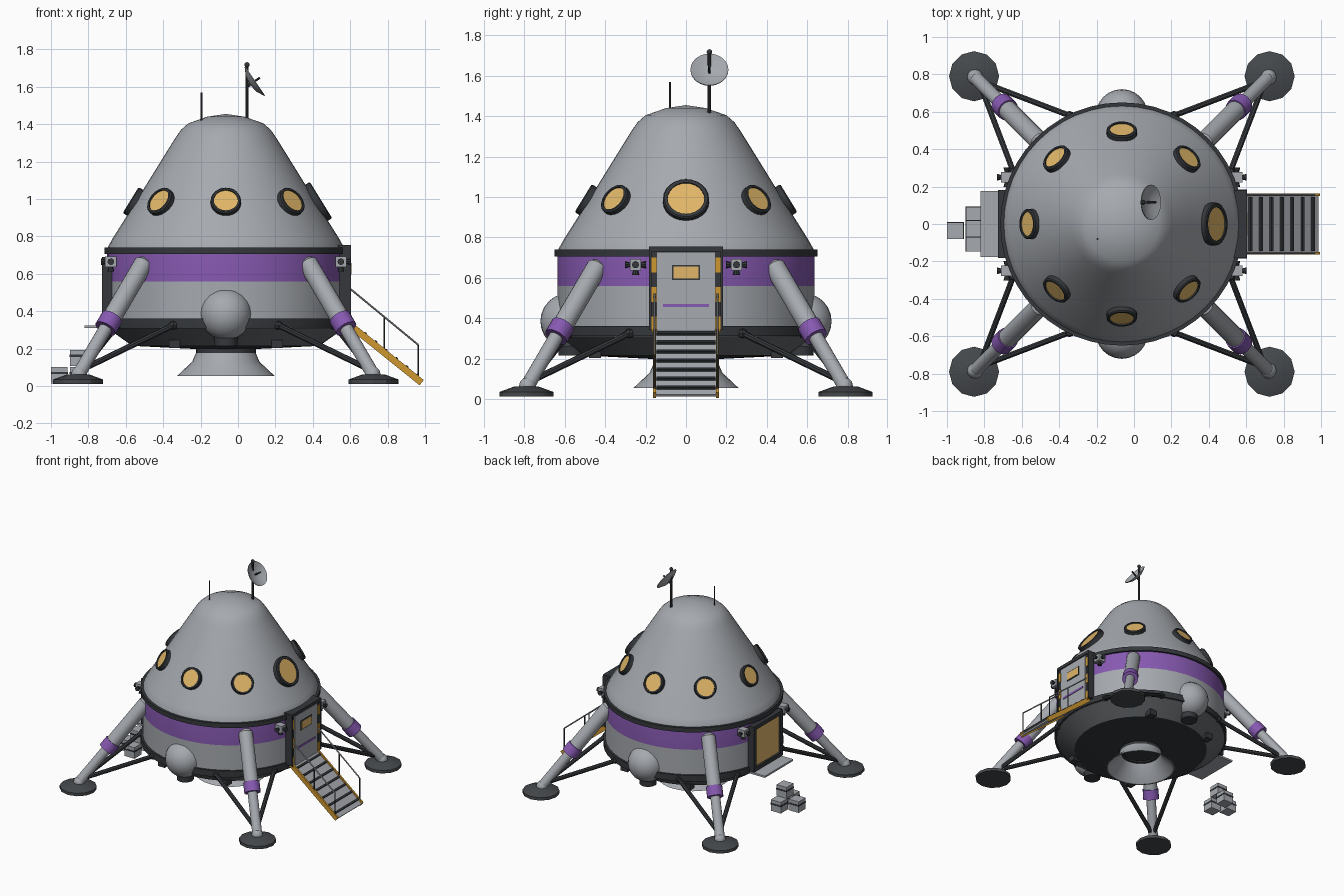
import bpy, bmesh, math
from mathutils import Vector, Matrix

cube = bpy.data.objects.get("Cube")
if cube:
    bpy.data.objects.remove(cube)

AXIS = -0.065  # x of the hull's centre line
parts = []


def material(name, *rgb):
    m = bpy.data.materials.new(name)
    m.use_nodes = True
    m.diffuse_color = (*rgb, 1)
    m.node_tree.nodes["Principled BSDF"].inputs["Base Color"].default_value = (*rgb, 1)
    return m


GREY = material("hull grey", 0.38, 0.40, 0.43)
MID = material("skirt grey", 0.13, 0.14, 0.15)
DARK = material("dark trim", 0.035, 0.039, 0.044)
PAD = material("pad grey", 0.06, 0.066, 0.072)
PURPLE = material("purple", 0.24, 0.10, 0.44)
GOLD = material("window gold", 0.75, 0.47, 0.14)
ORANGE = material("orange", 0.62, 0.31, 0.03)


def finish(name, bm, mat, matrix):
    bmesh.ops.recalc_face_normals(bm, faces=bm.faces)
    mesh = bpy.data.meshes.new(name)
    bm.transform(matrix)
    bm.to_mesh(mesh)
    bm.free()
    mesh.materials.append(mat)
    ob = bpy.data.objects.new(name, mesh)
    bpy.context.collection.objects.link(ob)
    parts.append(ob)
    return ob


def lathe(name, profile, mat, loc=(AXIS, 0, 0), axis=(0, 0, 1), seg=32):
    """Spin (radius, height) points about an axis."""
    bm = bmesh.new()
    vs = [bm.verts.new((r, 0, z)) for r, z in profile]
    es = [bm.edges.new(pair) for pair in zip(vs, vs[1:])]
    bmesh.ops.spin(bm, geom=vs + es, cent=(0, 0, 0), axis=(0, 0, 1),
                   angle=math.tau, steps=seg)
    bmesh.ops.remove_doubles(bm, verts=bm.verts, dist=1e-5)
    turn = Vector((0, 0, 1)).rotation_difference(Vector(axis)).to_matrix().to_4x4()
    return finish(name, bm, mat, Matrix.Translation(loc) @ turn)


def rod(name, a, b, r, mat, seg=10, r2=None):
    a, b = Vector(a), Vector(b)
    h = (b - a).length
    return lathe(name, [(0, 0), (r, 0), (r2 or r, h), (0, h)], mat, a, b - a, seg)


def box(name, loc, size, mat, tilt=0):
    bm = bmesh.new()
    bmesh.ops.create_cube(bm, size=1)
    bm.transform(Matrix.Diagonal((*size, 1)))
    return finish(name, bm, mat, Matrix.Translation(loc) @ Matrix.Rotation(tilt, 4, "Y"))


def ball(name, loc, r, mat, seg=24):
    bm = bmesh.new()
    bmesh.ops.create_uvsphere(bm, u_segments=seg, v_segments=seg // 2, radius=r)
    return finish(name, bm, mat, Matrix.Translation(loc))


# Hull: underside, skirt, striped drum and cone in one profile
hull = lathe("hull", [(0, .19), (.5, .215), (.635, .31), (.635, .56), (.635, .705),
                      (.63, .745), (.605, .79), (.485, .98), (.357, 1.187),
                      (.268, 1.33), (.24, 1.37), (.2, 1.405), (.1, 1.44), (0, 1.455)],
             GREY, seg=48)
for m in (PURPLE, MID, DARK):
    hull.data.materials.append(m)
for f in hull.data.polygons:
    z = f.center.z
    f.material_index = 3 if z < .21 else 2 if z < .3 else 1 if .56 < z < .7 else 0

for name, low, high in (("upper_ring", .705, .74), ("lower_ring", .312, .362)):
    lathe(name, [(.62, low), (.65, low), (.65, high), (.62, high), (.62, low)], DARK, seg=48)

# Engine bell
lathe("engine_bell", [(.13, .2), (.15, .2), (.18, .13), (.26, .055), (.25, .055),
                      (.17, .13), (.13, .2)], GREY)
lathe("engine_throat", [(.16, .2), (.16, .175), (.125, .175), (.125, .186), (0, .186)], DARK)

# Portholes, the one over the door larger
slope = math.radians(31.6)
for i in range(8):
    a = i * math.tau / 8
    n = Vector((math.cos(a) * math.cos(slope), math.sin(a) * math.cos(slope), math.sin(slope)))
    p = Vector((AXIS + .485 * math.cos(a), .485 * math.sin(a), .98))
    r = .114 if i == 0 else .081
    g = r * .8
    lathe("porthole_frame", [(g, -.04), (r, -.04), (r, .022), (r - .006, .028), (g, .028),
                             (g, -.04)], DARK, p, n, 24)
    lathe("porthole_glass", [(0, .02), (g, .02), (g, .012), (0, .012)], GOLD, p, n, 24)

# Four landing legs with braces, pads and nearby small fittings
for sx in (-1, 1):
    for sy in (-1, 1):
        def at(x, y, z):
            return Vector((AXIS + sx * x, sy * y, z))
        top, foot = at(.44, .44, .655), at(.785, .785, .065)
        d = foot - top
        span = d.length
        lathe("leg_upper", [(0, -.03), (.03, -.024), (.052, 0), (.052, span * .55),
                            (0, span * .55)], GREY, top, d, 16)
        rod("leg_lower", top + d * .5, foot, .036, GREY, 16)
        rod("leg_band", top + d * .49, top + d * .59, .06, PURPLE, 16)
        ball("ankle", foot, .042, GREY, 12)
        lathe("foot_pad", [(0, .012), (.134, .012), (.134, .035), (.06, .062), (0, .062)],
              PAD, at(.79, .79, 0), seg=12)
        for end in (at(.28, .58, .325), at(.58, .28, .325)):
            rod("brace", at(.765, .765, .09), end, .016, DARK, 8)
            ball("brace_joint", end, .025, DARK, 8)
        box("underside_lamp", at(.275, .45, .225), (.06, .06, .045), DARK)
        # Thruster block with four little nozzles
        c = at(.615, .25, .665)
        box("thruster_block", c, (.06, .055, .055), GREY)
        for v in ((0, 1, 0), (0, -1, 0), (0, 0, -1), (sx, 0, 0)):
            v = Vector(v)
            rod("thruster_nozzle", c + v * .02, c + v * .052, .01, DARK, 8, .018)

# Front and back tanks
for s in (-1, 1):
    ball("tank", (AXIS, s * .582, .385), .139, GREY)
    rod("tank_base", (AXIS, s * .57, .215), (AXIS, s * .57, .275), .062, DARK, 16)

# Entry door
box("door_frame", (.545, 0, .545), (.1, .356, .4), DARK)
box("door_lintel", (.57, 0, .742), (.07, .365, .025), DARK)
box("door_panel", (.597, 0, .53), (.008, .286, .39), GREY)
box("door_window_rim", (.601, 0, .627), (.006, .14, .075), DARK)
box("door_window", (.603, 0, .627), (.007, .124, .06), GOLD)
box("door_stripe", (.602, 0, .463), (.006, .23, .016), PURPLE)
for s in (-1, 1):
    box("door_post", (.58, s * .178, .545), (.05, .012, .4), DARK)
    for k in range(3):
        box("hazard_dash", (.597, s * .159, .37 + k * .147), (.008, .026, .075), ORANGE)

# Boarding ramp with cleats and handrails
high, low = Vector((.575, 0, .345)), Vector((.982, 0, .018))
run = low - high
tilt = math.atan2(-run.z, run.x)
mid = (high + low) / 2
box("ramp", mid, (run.length, .3, .014), GREY, tilt)
for k in range(7):
    box("ramp_cleat", high + run * (k + .7) / 7.3 + Vector((.008, 0, .01)),
        (.014, .29, .02), DARK, tilt)
for s in (-1, 1):
    side = Vector((0, s * .156, 0))
    box("ramp_stringer", mid + side, (run.length, .014, .036), ORANGE, tilt)
    rail_a, rail_b = Vector((.6, 0, .52)) + side, Vector((.964, 0, .22)) + side
    rod("handrail", rail_a, rail_b, .005, GREY, 8)
    for t in (.5, 1):
        p = rail_a.lerp(rail_b, t)
        rod("rail_post", p, p - Vector((0, 0, .185)), .005, DARK, 8)

# Cargo hatch and its shelf
box("hatch_body", (-.66, 0, .51), (.1, .36, .35), DARK)
box("hatch_panel", (-.712, 0, .51), (.008, .3, .29), GOLD)
for s in (-1, 1):
    box("hatch_side", (-.705, s * .168, .51), (.044, .03, .36), DARK)
    box("hatch_bar", (-.705, 0, .51 + s * .165), (.044, .36, .03), DARK)
box("hatch_shelf", (-.75, 0, .317), (.14, .355, .014), GREY)

# Crates
for x, y, z in ((-.955, -.035, .058), (-.855, .047, .058), (-.855, -.102, .058),
                (-.855, -.025, .15)):
    box("crate", (x, y, z), (.088, .088, .088), GREY)
    box("crate_band", (x, y, z + .012), (.092, .092, .012), DARK)

# Whip antenna, mast and dish
rod("whip_antenna", (-.195, -.08, 1.4), (-.195, -.08, 1.57), .005, DARK, 8)
mast = Vector((.048, .116, 1.38))
rod("mast", mast, mast + Vector((0, 0, .335)), .009, DARK, 10)
ball("mast_tip", mast + Vector((0, 0, .338)), .014, DARK, 12)
aim = Vector((.83, 0, .56))
hub = Vector((.063, .116, 1.612))
lathe("dish", [(0, 0), (.05, .008), (.094, .03), (.094, .035), (.05, .014), (0, .006)],
      GREY, hub, aim, 24)
rod("dish_feed", hub, hub + aim * .065, .006, DARK, 8)
rod("dish_arm", mast + Vector((0, 0, .225)), hub, .01, DARK, 8)

# Smooth shading with sharp edges kept
for ob in bpy.context.selected_objects:
    ob.select_set(False)
for ob in parts:
    ob.select_set(True)
bpy.context.view_layer.objects.active = hull
bpy.ops.object.shade_smooth_by_angle(angle=math.radians(30))
